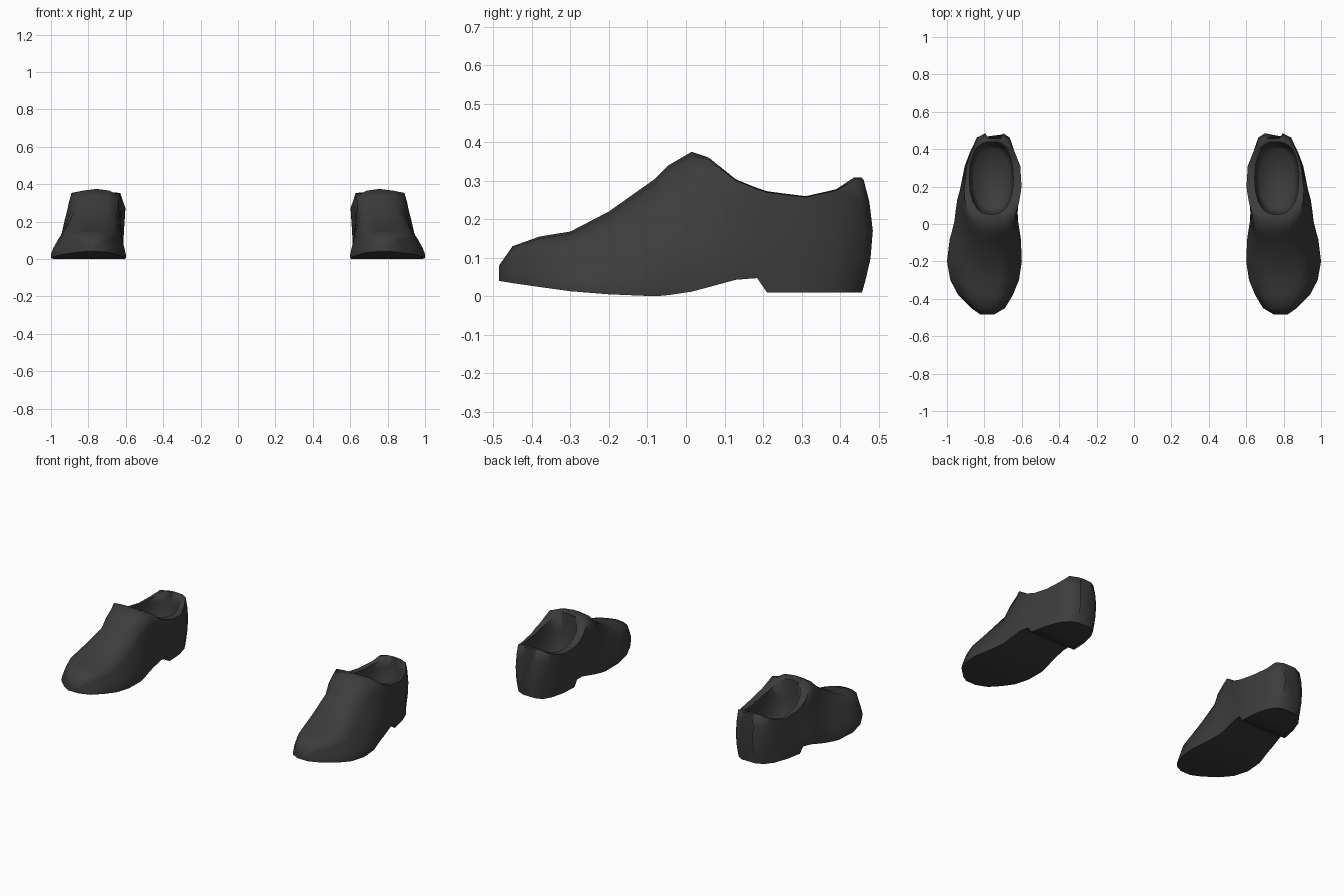
import bpy, bmesh, math

if "Cube" in bpy.data.objects:
    bpy.data.objects.remove(bpy.data.objects["Cube"])

leather = bpy.data.materials.new("dark_leather")
leather.diffuse_color = (0.045, 0.045, 0.045, 1)
leather.use_nodes = True
leather.node_tree.nodes["Principled BSDF"].inputs["Base Color"].default_value = leather.diffuse_color

# Shoe stations from toe to heel:
# y, bottom z, top z, inner/outer x at the welt, inner/outer x at the shoulder
STATIONS = [
    (-0.485, .040, .080, .750, .820, .760, .810),
    (-0.450, .034, .130, .690, .870, .715, .850),
    (-0.380, .024, .155, .648, .940, .680, .905),
    (-0.300, .013, .168, .615, .982, .660, .930),
    (-0.200, .005, .220, .600, 1.00, .655, .910),
    (-0.080, .000, .305, .605, .985, .655, .875),
    (-0.045, .003, .340, .610, .975, .650, .870),
    (0.015, .012, .375, .620, .960, .640, .875),
    (0.060, .024, .360, .622, .955, .630, .890),
    (0.130, .043, .305, .620, .945, .612, .905),
    (0.185, .047, .283, .615, .930, .603, .908),
    (0.210, .010, .275, .615, .925, .602, .905),
    (0.310, .010, .262, .620, .905, .608, .895),
    (0.390, .010, .280, .640, .875, .640, .870),
    (0.435, .010, .308, .665, .840, .665, .840),
    (0.457, .010, .308, .700, .795, .700, .790),
]
# Side wall rule: (blend from welt to shoulder, share of shoulder height)
WALL = [(0, .0), (0, .12), (.14, .3), (.42, .55), (.75, .8), (1, 1)]


def section(y, zb, zt, xi, xo, ti, to):
    """Closed ring around the shoe at one station."""
    h = zt - zb
    shoulder = h * (.84 if y < -.06 else .9 if y < .05 else .98)

    def side(base, top):
        pts = []
        for u, f in WALL:
            bulge = .028 * math.sin(math.pi * min(1, f * .95)) if y > .4 else 0
            pts.append((base + (top - base) * u, y + bulge, zb + shoulder * f))
        return pts

    mid = (ti + to) / 2
    crown_z = zb + shoulder + (h - shoulder) * .75
    inner, outer = side(xi, ti), side(xo, to)
    return (inner
            + [(ti * .6 + mid * .4, y, crown_z), (mid, y, zt), (to * .6 + mid * .4, y, crown_z)]
            + outer[::-1] + [((xi + xo) / 2, y, zb)])


def loft(name, rings):
    bm = bmesh.new()
    loops = [[bm.verts.new(p) for p in ring] for ring in rings]
    n = len(loops[0])
    for a, b in zip(loops, loops[1:]):
        for i in range(n):
            j = (i + 1) % n
            bm.faces.new((a[i], a[j], b[j], b[i]))
    bm.faces.new(loops[0])
    bm.faces.new(loops[-1][::-1])
    bmesh.ops.recalc_face_normals(bm, faces=bm.faces)
    mesh = bpy.data.meshes.new(name)
    bm.to_mesh(mesh)
    bm.free()
    mesh.materials.append(leather)
    obj = bpy.data.objects.new(name, mesh)
    bpy.context.collection.objects.link(obj)
    return obj


def oval(scale, z, n=20):
    """Rounded foot opening outline."""
    ring = []
    for i in range(n):
        a = 2 * math.pi * i / n
        c, s = math.cos(a), math.sin(a)
        ring.append((.763 + .118 * scale * math.copysign(abs(c) ** .85, c),
                     .245 + .195 * scale * math.copysign(abs(s) ** .85, s), z))
    return ring


# Shoe body with the foot opening cut out
shoe = loft("right_shoe", [section(*s) for s in STATIONS])
cutter = loft("foot_opening_cutter", [oval(.8, .10), oval(.93, .14), oval(1, .24), oval(1, .5)])
cut = shoe.modifiers.new("opening", 'BOOLEAN')
cut.operation = 'DIFFERENCE'
cut.solver = 'EXACT'
cut.object = cutter
bpy.context.view_layer.objects.active = shoe
shoe.select_set(True)
bpy.ops.object.modifier_apply(modifier="opening")
bpy.data.objects.remove(cutter)

# Mirrored left shoe
left = shoe.copy()
left.data = shoe.data.copy()
left.name = "left_shoe"
bpy.context.collection.objects.link(left)
bm = bmesh.new()
bm.from_mesh(left.data)
for v in bm.verts:
    v.co.x *= -1
bmesh.ops.reverse_faces(bm, faces=bm.faces)
bm.to_mesh(left.data)
bm.free()

# Soft leather shading with a crisp rim
left.select_set(True)
bpy.ops.object.shade_smooth_by_angle(angle=math.radians(75))
